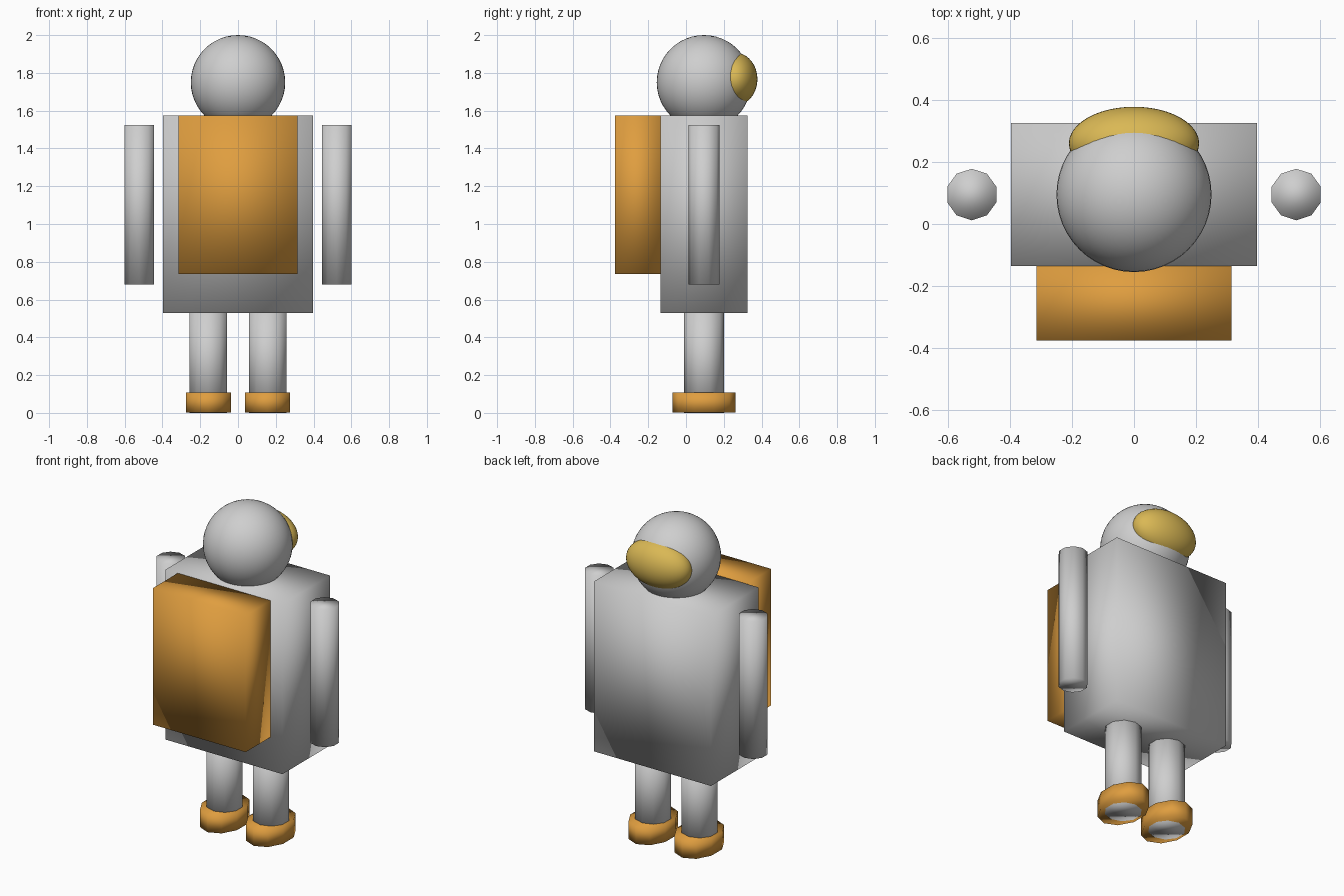
import bpy

cube = bpy.data.objects.get("Cube")
if cube:
    bpy.data.objects.remove(cube, do_unlink=True)


def material(name, rgb):
    mat = bpy.data.materials.new(name)
    mat.use_nodes = True
    mat.diffuse_color = (*rgb, 1)
    mat.node_tree.nodes["Principled BSDF"].inputs["Base Color"].default_value = (*rgb, 1)
    return mat


GREY = material("suit grey", (0.62, 0.62, 0.62))
ORANGE = material("pack orange", (0.74, 0.34, 0.05))
GOLD = material("visor gold", (0.70, 0.48, 0.09))


def finish(name, size, mat):
    """Name, size, colour and soften the part just added."""
    ob = bpy.context.object
    ob.name = ob.data.name = name
    ob.scale = size
    bpy.ops.object.transform_apply(location=False, rotation=False, scale=True)
    ob.data.materials.append(mat)
    bpy.ops.object.shade_smooth()
    return ob


def box(name, low, high, mat):
    centre = [(a + b) / 2 for a, b in zip(low, high)]
    bpy.ops.mesh.primitive_cube_add(size=1, location=centre)
    return finish(name, [b - a for a, b in zip(low, high)], mat)


def post(name, x, rx, ry, bottom, top, mat):
    """Ten-sided upright cylinder on the body's centre plane."""
    bpy.ops.mesh.primitive_cylinder_add(
        vertices=10, radius=1, depth=1, location=(x, MID_Y, (bottom + top) / 2))
    return finish(name, (rx, ry, top - bottom), mat)


def ball(name, centre, size, mat):
    bpy.ops.mesh.primitive_uv_sphere_add(
        segments=48, ring_count=24, radius=1, location=centre)
    return finish(name, size, mat)


MID_Y = 0.095

# Body and backpack
box("torso", (-0.397, -0.135, 0.53), (0.397, 0.325, 1.575), GREY)
box("backpack", (-0.315, -0.375, 0.735), (0.315, -0.135, 1.575), ORANGE)

# Helmet and visor
ball("helmet", (0, MID_Y, 1.75), (0.25, 0.25, 0.25), GREY)
ball("visor", (0, 0.26, 1.767), (0.21, 0.118, 0.14), GOLD)

# Limbs on both sides; the legs run down through the boots
for side, sign in (("left", 1), ("right", -1)):
    post(side + "_arm", sign * 0.523, 0.083, 0.083, 0.68, 1.525, GREY)
    post(side + "_leg", sign * 0.158, 0.105, 0.105, 0, 0.56, GREY)
    post(side + "_boot", sign * 0.157, 0.125, 0.167, 0.001, 0.107, ORANGE)
